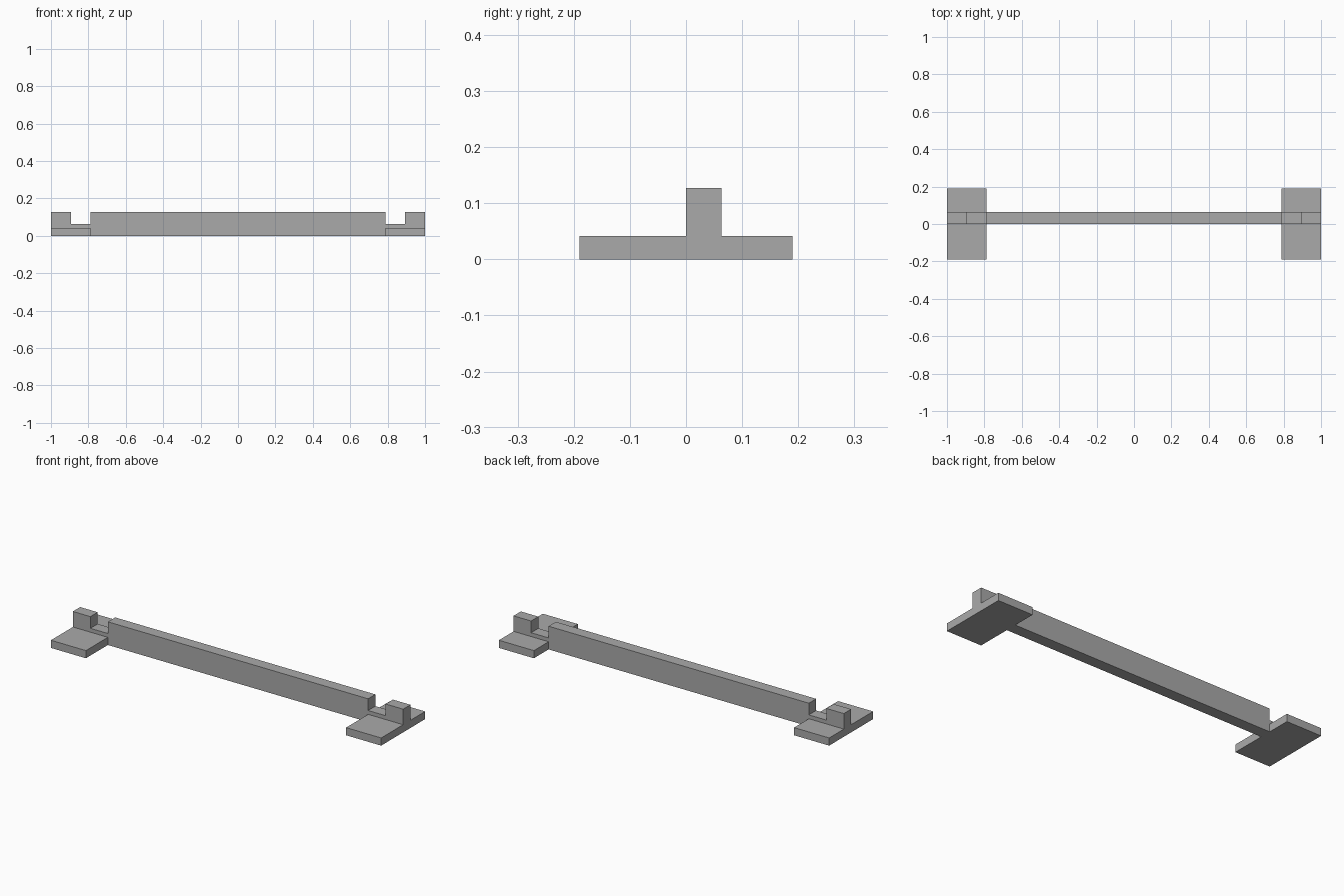
import bpy
import bmesh

cube = bpy.data.objects.get("Cube")
if cube:
    bpy.data.objects.remove(cube, do_unlink=True)

HALF = 1.0          # half length
FOOT_IN = 0.788     # inner edge of each foot
POST_IN = 0.894     # inner edge of each end post
FOOT_Y = 0.19       # half depth of each foot
FOOT_Z = 0.042
NOTCH_Z = 0.063
TOP_Z = 0.127
BAR_Y = 0.063       # bar runs from y = 0 to here

grey = bpy.data.materials.new("plain grey")
colour = (0.4, 0.4, 0.4, 1.0)
grey.use_nodes = True
grey.diffuse_color = colour
grey.node_tree.nodes["Principled BSDF"].inputs["Base Color"].default_value = colour


def extrude_profile(name, profile, y0, y1):
    """Extrude an x-z outline along y."""
    bm = bmesh.new()
    face = bm.faces.new([bm.verts.new((x, y0, z)) for x, z in profile])
    result = bmesh.ops.extrude_face_region(bm, geom=[face])
    moved = [v for v in result["geom"] if isinstance(v, bmesh.types.BMVert)]
    bmesh.ops.translate(bm, verts=moved, vec=(0, y1 - y0, 0))
    bmesh.ops.recalc_face_normals(bm, faces=bm.faces)
    mesh = bpy.data.meshes.new(name)
    bm.to_mesh(mesh)
    bm.free()
    mesh.materials.append(grey)
    obj = bpy.data.objects.new(name, mesh)
    bpy.context.collection.objects.link(obj)
    return obj


# Notched bar: half outline from bottom to top, mirrored; it rests on the feet
half = [(FOOT_IN, 0), (FOOT_IN, FOOT_Z), (HALF, FOOT_Z), (HALF, TOP_Z),
        (POST_IN, TOP_Z), (POST_IN, NOTCH_Z), (FOOT_IN, NOTCH_Z), (FOOT_IN, TOP_Z)]
outline = half + [(-x, z) for x, z in reversed(half)]
extrude_profile("notched_bar", outline, 0, BAR_Y)

# Flat feet at both ends
for name, side in (("left_foot", 1), ("right_foot", -1)):
    foot = [(side * FOOT_IN, 0), (side * HALF, 0),
            (side * HALF, FOOT_Z), (side * FOOT_IN, FOOT_Z)]
    extrude_profile(name, foot, -FOOT_Y, FOOT_Y)
